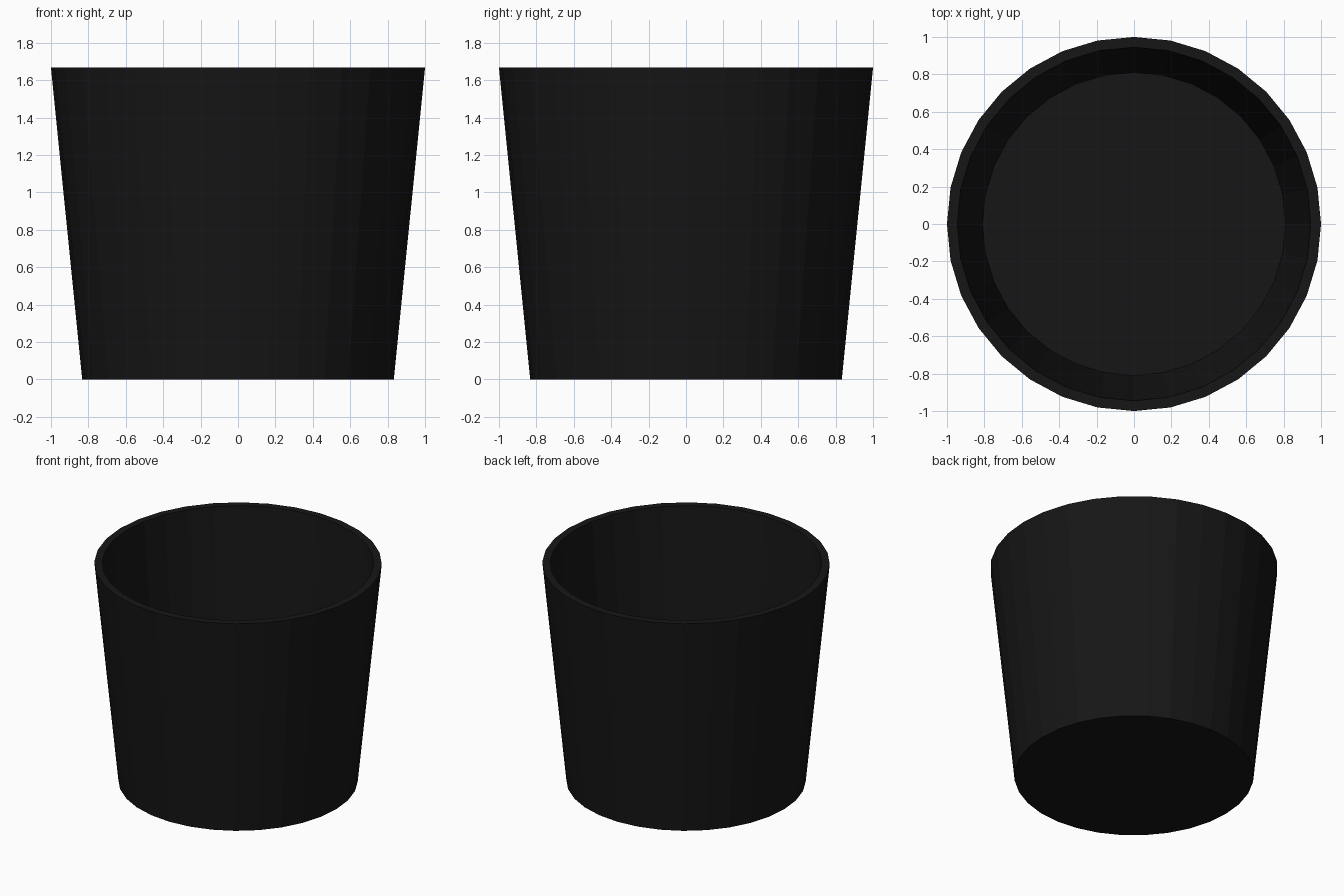
import bpy, bmesh, math

if "Cube" in bpy.data.objects:
    bpy.data.objects.remove(bpy.data.objects["Cube"])

SIDES = 32
# (radius, height) from outer base up over the rim and down to the inner floor
PROFILE = [(0.833, 0), (1.0, 1.667), (0.945, 1.667), (0.81, 0.08)]

# tapered open pot
bm = bmesh.new()
rings = []
for r, z in PROFILE:
    rings.append([bm.verts.new((r * math.cos(2 * math.pi * i / SIDES),
                                r * math.sin(2 * math.pi * i / SIDES), z))
                  for i in range(SIDES)])
for a, b in zip(rings, rings[1:]):
    for i in range(SIDES):
        j = (i + 1) % SIDES
        bm.faces.new((a[i], a[j], b[j], b[i]))

# underside and inner floor
bm.faces.new(rings[0][::-1])
bm.faces.new(rings[-1])
bmesh.ops.recalc_face_normals(bm, faces=bm.faces)

mesh = bpy.data.meshes.new("pot")
bm.to_mesh(mesh)
bm.free()
pot = bpy.data.objects.new("pot", mesh)
bpy.context.collection.objects.link(pot)

# black finish
black = bpy.data.materials.new("black")
black.diffuse_color = (0.008, 0.008, 0.008, 1)
black.use_nodes = True
black.node_tree.nodes["Principled BSDF"].inputs["Base Color"].default_value = black.diffuse_color
mesh.materials.append(black)
